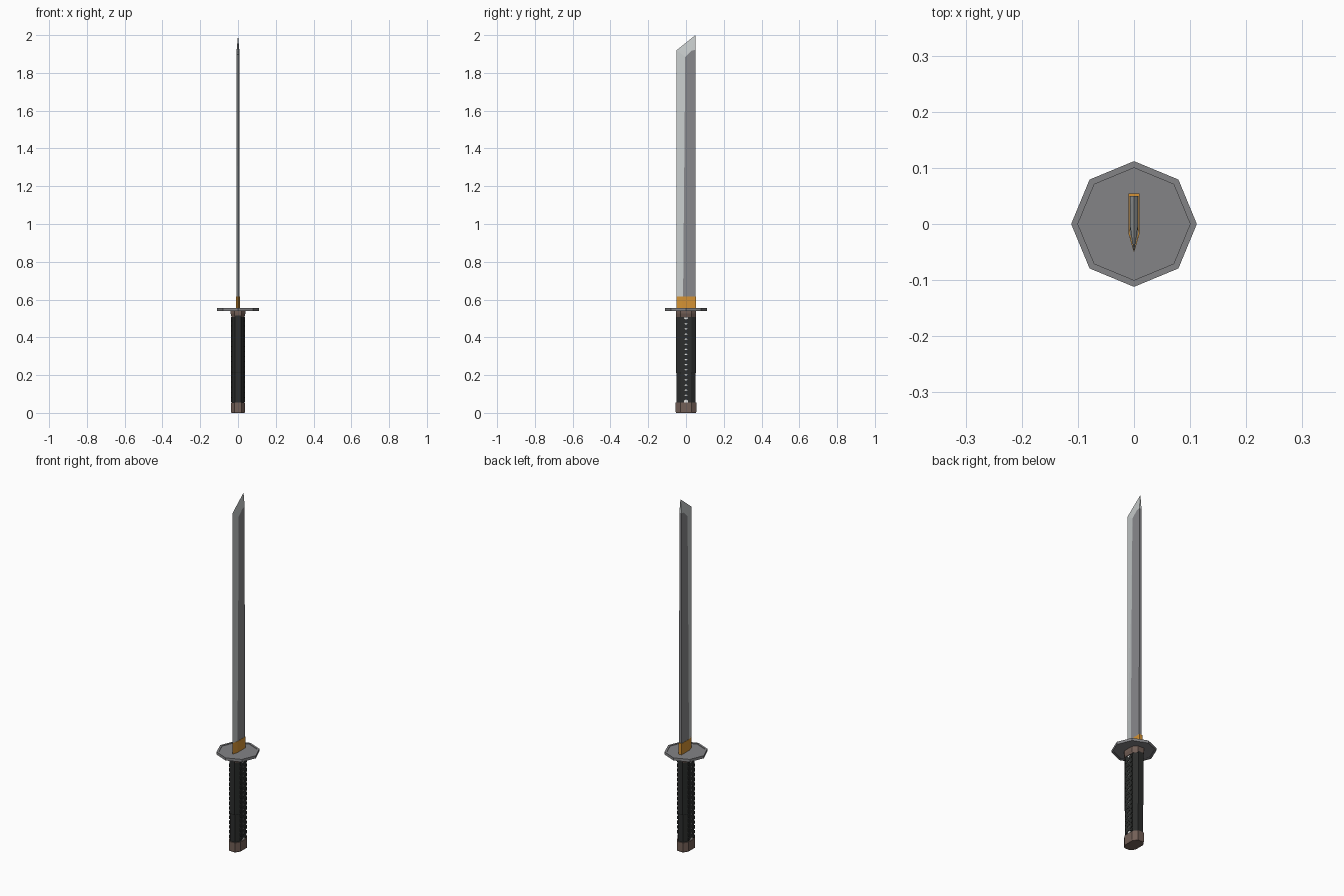
import bpy, bmesh, math

if "Cube" in bpy.data.objects:
    bpy.data.objects.remove(bpy.data.objects["Cube"])


def material(name, r, g, b):
    m = bpy.data.materials.new(name)
    m.diffuse_color = (r, g, b, 1)
    m.use_nodes = True
    m.node_tree.nodes["Principled BSDF"].inputs["Base Color"].default_value = m.diffuse_color
    return m


STEEL = material("dark steel", 0.25, 0.25, 0.265)
EDGE = material("bright steel", 0.58, 0.61, 0.61)
GOLD = material("gold", 0.66, 0.29, 0.035)
IRON = material("guard iron", 0.23, 0.23, 0.24)
BROWN = material("brown metal", 0.17, 0.115, 0.095)
BLACK = material("black wrap", 0.025, 0.027, 0.026)
WHITE = material("white rayskin", 0.8, 0.8, 0.78)


def finish(name, bm, *mats):
    bmesh.ops.recalc_face_normals(bm, faces=bm.faces)
    me = bpy.data.meshes.new(name)
    bm.to_mesh(me)
    bm.free()
    for m in mats:
        me.materials.append(m)
    ob = bpy.data.objects.new(name, me)
    bpy.context.collection.objects.link(ob)
    return ob


def loft(bm, rings):
    """Skin a list of equal-length point rings and cap both ends."""
    vs = [[bm.verts.new(p) for p in r] for r in rings]
    n = len(vs[0])
    for a, b in zip(vs, vs[1:]):
        for i in range(n):
            j = (i + 1) % n
            bm.faces.new((a[i], a[j], b[j], b[i]))
    bm.faces.new(vs[0])
    bm.faces.new(vs[-1])


def grip_ring(hx, hy, z):
    """Elongated octagon used by grip, collar and pommel."""
    a, b = hx * 0.5, hy * 0.54
    return [(hx, -b, z), (hx, b, z), (a, hy, z), (-a, hy, z),
            (-hx, b, z), (-hx, -b, z), (-a, -hy, z), (a, -hy, z)]


def grip_part(name, sections, mat):
    bm = bmesh.new()
    loft(bm, [grip_ring(*s) for s in sections])
    return finish(name, bm, mat)


# Pommel, grip core and collar
grip_part("pommel", [(0.035, 0.053, 0), (0.037, 0.055, 0.006), (0.037, 0.055, 0.055)], BROWN)
grip_part("grip", [(0.031, 0.051, 0.05), (0.031, 0.051, 0.21),
                   (0.032, 0.053, 0.215), (0.032, 0.053, 0.515)], BLACK)
grip_part("collar", [(0.034, 0.052, 0.508), (0.039, 0.054, 0.525), (0.039, 0.054, 0.544)], BROWN)

# Rayskin strips showing between crossed wraps on both grip sides
bm = bmesh.new()
for s in (-1, 1):
    loft(bm, [[(s * x, y, z) for y, z in ((-0.011, 0.055), (0.011, 0.055), (0.011, 0.505), (-0.011, 0.505))]
              for x in (0.030, 0.0326)])
finish("rayskin_strips", bm, WHITE)

bm = bmesh.new()
pitch, half, w = 0.027, 0.009, 0.027
for s in (-1, 1):
    for d in (-1, 1):
        for k in range(16):
            z = 0.08 + k * pitch
            rise = d * pitch / 2
            x1 = 0.0365 if d > 0 else 0.0358
            quad = [(-w, z - rise - half), (w, z + rise - half),
                    (w, z + rise + half), (-w, z - rise + half)]
            loft(bm, [[(s * x, y, min(max(q, 0.05), 0.512)) for y, q in quad] for x in (0.031, x1)])
finish("grip_wrap", bm, BLACK)

# Octagonal guard with a shallow recessed face on both sides
bm = bmesh.new()


def octagon(r, z):
    return [(r * math.cos(i * math.pi / 4), r * math.sin(i * math.pi / 4), z) for i in range(8)]


loft(bm, [octagon(0.1, 0.543), octagon(0.1, 0.54), octagon(0.112, 0.54),
          octagon(0.112, 0.555), octagon(0.1, 0.555), octagon(0.1, 0.552)])
finish("guard", bm, IRON)

# Gold sleeve at the foot of the blade
bm = bmesh.new()
loft(bm, [[(0, -0.051, z), (0.0095, -0.018, z), (0.0095, 0.054, z),
           (-0.0095, 0.054, z), (-0.0095, -0.018, z)] for z in (0.55, 0.615)])
finish("blade_sleeve", bm, GOLD)

# Blade: flat sides, ground edge and slanted point
bm = bmesh.new()
V = bm.verts.new
edge0, edge1, tip = V((0, -0.05, 0.55)), V((0, -0.05, 1.92)), V((0, 0.05, 2.0))
sides = []
for s in (-1, 1):
    r0, r1 = V((s * 0.008, -0.016, 0.55)), V((s * 0.007, -0.004, 1.885))
    c, b1 = V((s * 0.007, 0.03, 1.918)), V((s * 0.007, 0.05, 1.922))
    b0 = V((s * 0.008, 0.05, 0.55))
    bm.faces.new((r0, b0, b1, c, r1))
    for f in ((edge0, r0, r1), (edge0, r1, edge1), (edge1, r1, c), (edge1, c, tip), (tip, c, b1)):
        bm.faces.new(f).material_index = 1
    sides.append((r0, b0, b1))
(l0, lb, lt), (r0, rb, rt) = sides
bm.faces.new((lb, rb, rt, lt))
bm.faces.new((lt, rt, tip)).material_index = 1
bm.faces.new((edge0, r0, rb, lb, l0))
finish("blade", bm, STEEL, EDGE)
